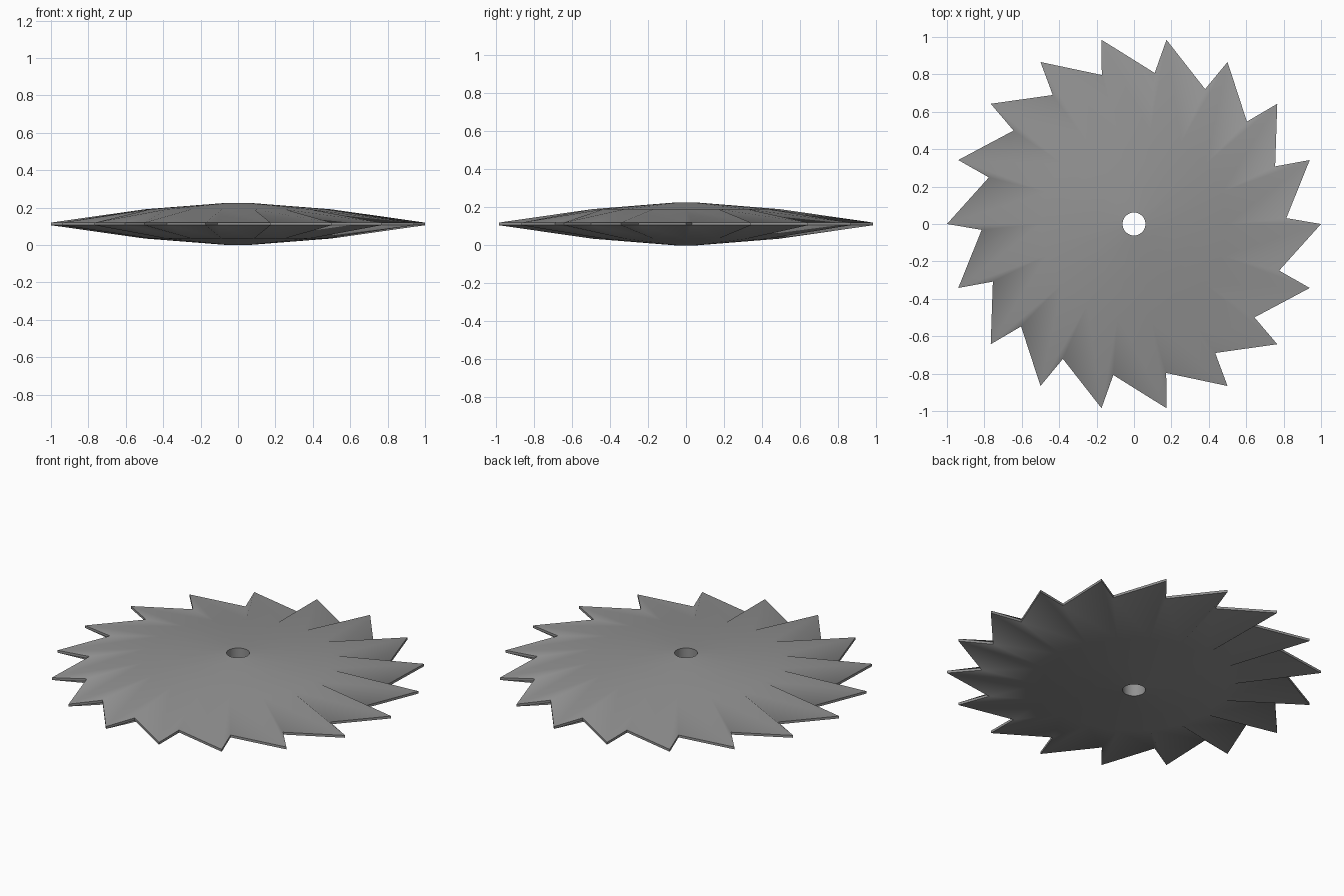
import bpy, bmesh
from math import sin, cos, radians

if "Cube" in bpy.data.objects:
    bpy.data.objects.remove(bpy.data.objects["Cube"])

TEETH = 18
STEP = 360 / TEETH
MID = 0.1125


def pt(bm, r, deg, z):
    a = radians(deg)
    return bm.verts.new((r * cos(a), r * sin(a), MID + z))


bm = bmesh.new()

# Rings for the upper (+1) and lower (-1) faces: bore, shoulder, tooth tip, gullet
sides = {}
for s in (1, -1):
    sides[s] = [(pt(bm, 0.062, i * STEP, s * MID),
                 pt(bm, 0.5, i * STEP, s * 0.078),
                 pt(bm, 1.0, i * STEP, s * 0.007),
                 pt(bm, 0.815, i * STEP + 2.2, s * 0.007)) for i in range(TEETH)]

walls = []
for i in range(TEETH):
    j = (i + 1) % TEETH
    # Blade faces: hub cone, tooth flank, tooth back
    for s in (1, -1):
        h0, m0, t0, g0 = sides[s][i]
        h1, m1, t1, g1 = sides[s][j]
        for f in ((h0, m0, m1, h1), (m0, t0, g0), (m0, g0, t1, m1)):
            bm.faces.new(f if s == 1 else f[::-1])
    # Rim edges and bore wall
    U, L = sides[1], sides[-1]
    for a, b, c, d in ((U[i][2], L[i][2], L[i][3], U[i][3]),
                       (U[i][3], L[i][3], L[j][2], U[j][2]),
                       (U[j][0], L[j][0], L[i][0], U[i][0])):
        walls.append(bm.faces.new((a, b, c, d)))

# Smooth blade faces, with crisp edges around the rim and bore
bmesh.ops.recalc_face_normals(bm, faces=bm.faces)
for f in bm.faces:
    f.smooth = True
for f in walls:
    for e in f.edges:
        between_teeth = all(g in walls for g in e.link_faces)
        in_bore = e.verts[0].co.xy.length < 0.1
        e.smooth = between_teeth and in_bore

mesh = bpy.data.meshes.new("saw_blade")
bm.to_mesh(mesh)
bm.free()
blade = bpy.data.objects.new("saw_blade", mesh)
bpy.context.collection.objects.link(blade)

# Dark steel
steel = bpy.data.materials.new("dark_steel")
steel.diffuse_color = (0.286, 0.286, 0.286, 1)
steel.use_nodes = True
steel.node_tree.nodes["Principled BSDF"].inputs["Base Color"].default_value = steel.diffuse_color
mesh.materials.append(steel)
